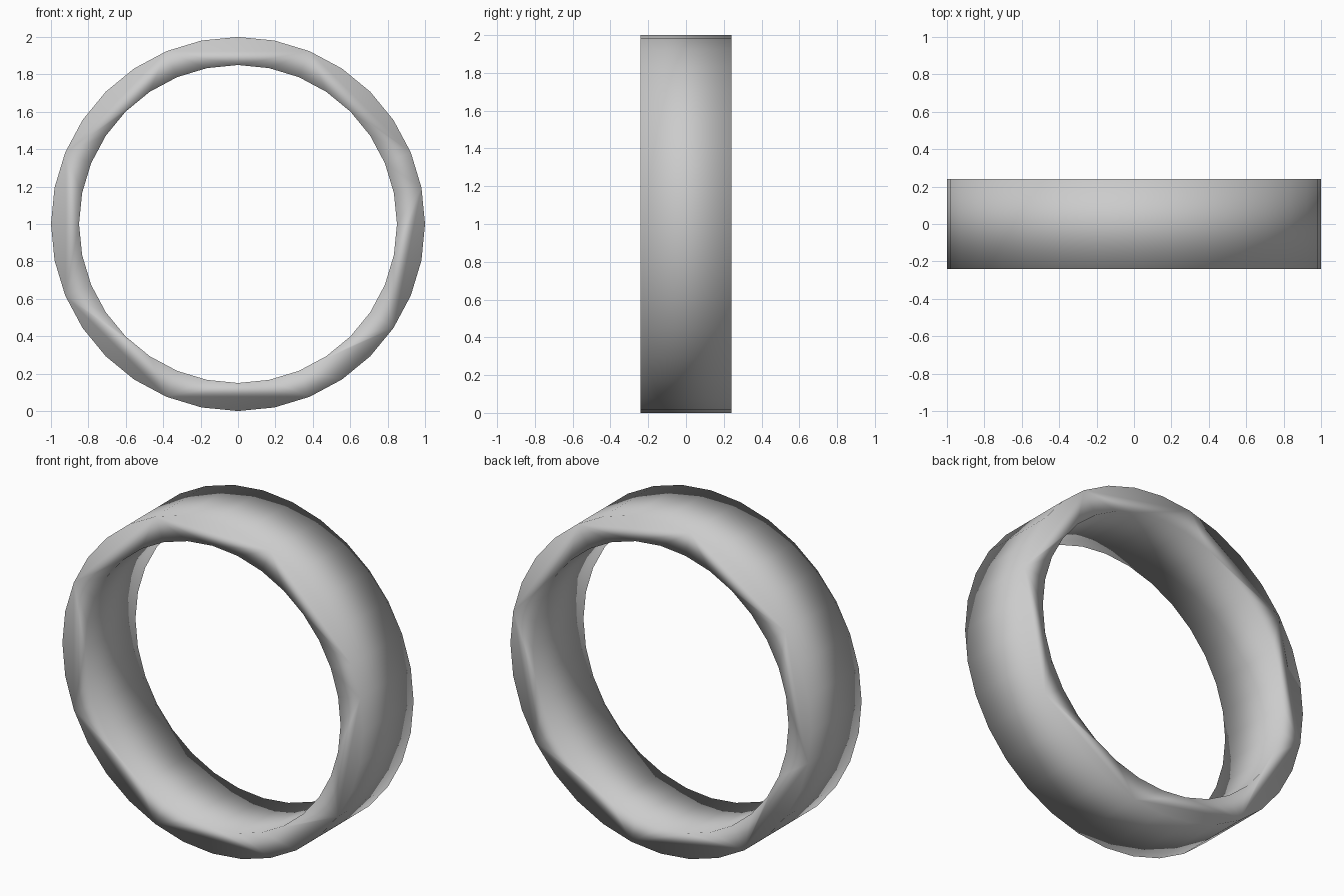
import bpy
from math import pi

if "Cube" in bpy.data.objects:
    bpy.data.objects.remove(bpy.data.objects["Cube"])

SIDES = 32


def cylinder(name, radius, depth):
    # Cylinder lying along y, resting height centred at z = 1
    bpy.ops.mesh.primitive_cylinder_add(
        vertices=SIDES, radius=radius, depth=depth,
        location=(0, 0, 1), rotation=(pi / 2, 0, 0))
    obj = bpy.context.object
    obj.name = name
    return obj


# Hole through the ring
cutter = cylinder("hole_cutter", 0.85, 1.0)
cutter.hide_render = True

# Ring band
ring = cylinder("ring", 1.0, 0.48)
cut = ring.modifiers.new("hole", 'BOOLEAN')
cut.operation = 'DIFFERENCE'
cut.solver = 'EXACT'
cut.object = cutter
bpy.ops.object.modifier_apply(modifier=cut.name)
bpy.data.objects.remove(cutter)

# Fully smooth shading, rims included
bpy.ops.object.shade_smooth()
